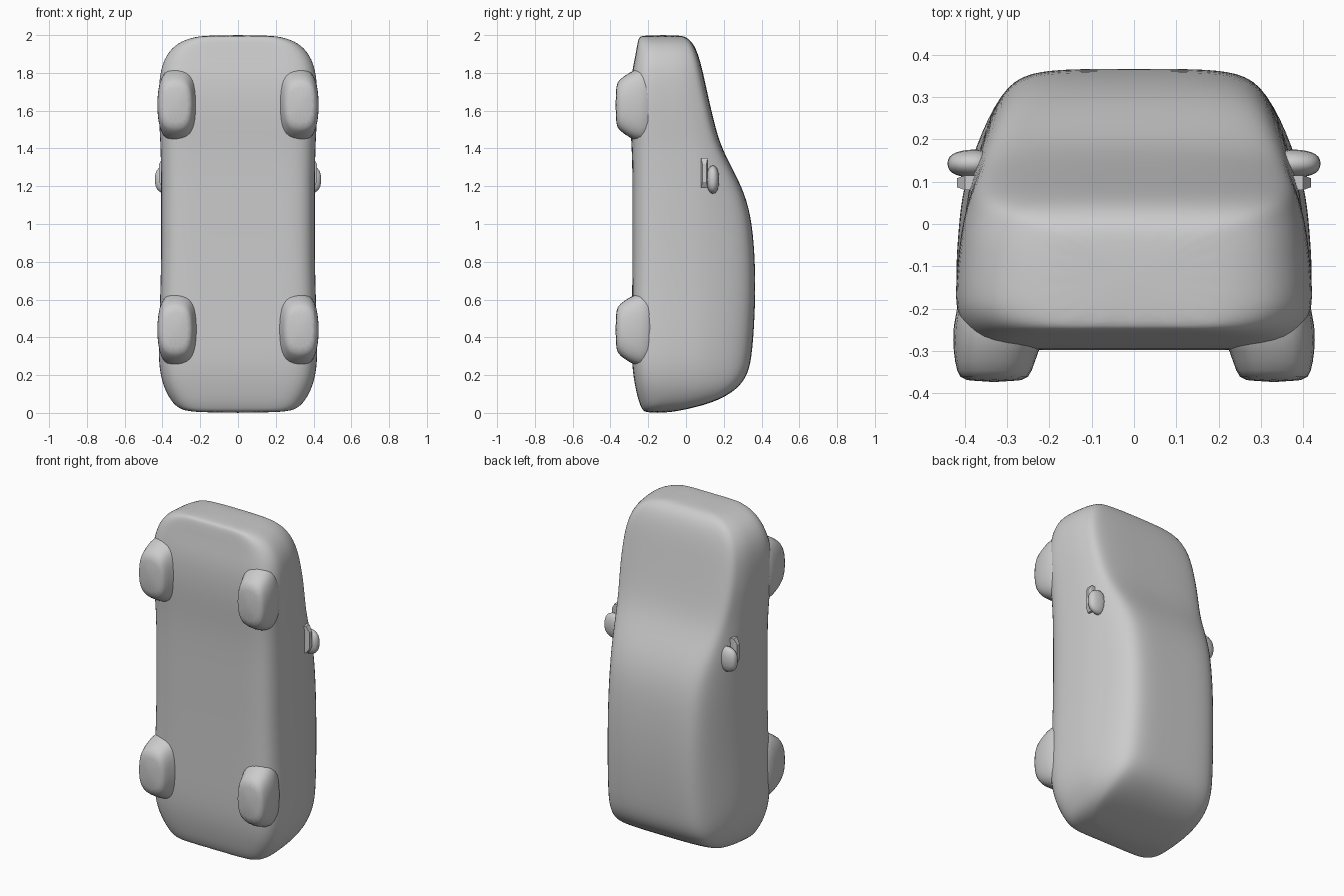
import bpy, bmesh, math

if "Cube" in bpy.data.objects:
    bpy.data.objects.remove(bpy.data.objects["Cube"])

grey = bpy.data.materials.new("plain grey")
grey.diffuse_color = (0.6, 0.6, 0.6, 1)
grey.use_nodes = True
grey.node_tree.nodes["Principled BSDF"].inputs["Base Color"].default_value = grey.diffuse_color


def loft(name, rings, levels):
    """Skin closed rings of points, cap both ends and smooth the result."""
    bm = bmesh.new()
    loops = [[bm.verts.new(p) for p in ring] for ring in rings]
    n = len(loops[0])
    for a, b in zip(loops, loops[1:]):
        for i in range(n):
            j = (i + 1) % n
            bm.faces.new((a[i], a[j], b[j], b[i]))
    bm.faces.new(loops[0][::-1])
    bm.faces.new(loops[-1])
    bmesh.ops.recalc_face_normals(bm, faces=bm.faces)
    for f in bm.faces:
        f.smooth = True
    me = bpy.data.meshes.new(name)
    bm.to_mesh(me)
    bm.free()
    me.materials.append(grey)
    ob = bpy.data.objects.new(name, me)
    bpy.context.collection.objects.link(ob)
    if levels:
        sub = ob.modifiers.new("smooth", 'SUBSURF')
        sub.levels = sub.render_levels = levels
    return ob


def body_section(z, w, yb, yt, r):
    """Cross-section: flat floor, bulging flanks, tapered cabin, crowned roof."""
    h = yt - yb
    belt = min(0.09, yb + 0.72 * h)
    up, side = yt - belt, belt - yb
    half = [(0, yb), (0.45 * w, yb), (0.86 * w, yb),
            (0.99 * w, yb + min(0.07, 0.16 * h)),
            (1.01 * w, yb + 0.42 * side), (0.99 * w, yb + 0.75 * side),
            (0.965 * w, belt),
            (0.6 * 0.955 * w + 0.4 * r, belt + 0.5 * up),
            (r, yt - 0.1 * up), (0.75 * r, yt), (0.4 * r, yt + 0.004),
            (0, yt + 0.004)]
    pts = half + [(-x, y) for x, y in half[-2:0:-1]]
    return [(x, y, z) for x, y in pts]


# Body: height, half width, underside, roof, roof half width
stations = [
    (0.00, 0.25, -0.22, -0.10, 0.22), (0.025, 0.315, -0.235, 0.03, 0.28),
    (0.06, 0.35, -0.25, 0.155, 0.30), (0.12, 0.385, -0.265, 0.262, 0.31),
    (0.20, 0.41, -0.28, 0.325, 0.31), (0.32, 0.422, -0.29, 0.348, 0.305),
    (0.60, 0.410, -0.285, 0.365, 0.30), (0.85, 0.405, -0.283, 0.36, 0.30),
    (1.05, 0.405, -0.283, 0.34, 0.30), (1.20, 0.405, -0.283, 0.292, 0.31),
    (1.34, 0.407, -0.285, 0.215, 0.33), (1.45, 0.410, -0.29, 0.167, 0.35),
    (1.60, 0.420, -0.30, 0.130, 0.365), (1.76, 0.418, -0.295, 0.095, 0.36),
    (1.87, 0.395, -0.272, 0.070, 0.34), (1.95, 0.335, -0.258, 0.040, 0.29),
    (1.985, 0.255, -0.25, 0.005, 0.22), (2.00, 0.17, -0.235, -0.03, 0.14)]
loft("car_body", [body_section(*s) for s in stations], 2)


def wheel_ring(s, y, x0, x1, zc, zr):
    """Rounded rectangle at depth y."""
    ring = []
    for k in range(16):
        a = math.tau * k / 16
        c, d = math.cos(a), math.sin(a)
        px = math.copysign(abs(c) ** 0.65, c) * (x1 - x0) / 2 + (x0 + x1) / 2
        ring.append((s * px, y, zc + math.copysign(abs(d) ** 0.8, d) * zr))
    return ring


def box_rings(s, x0, x1, y0, y1, z0, z1):
    """Box that narrows towards its outer face."""
    rings = []
    for t, k in ((0, 0), (0.6, 0), (1, 0.2)):
        x = s * (x0 + t * (x1 - x0))
        dy, dz = k * (y1 - y0), k * (z1 - z0)
        rings.append([(x, y0 + dy, z0 + dz), (x, y1 - dy, z0 + dz),
                      (x, y1 - dy, z1 - dz), (x, y0 + dy, z1 - dz)])
    return rings


for s, label in ((1, "right"), (-1, "left")):
    # Wheels blending into the underside
    for zc, place in ((0.44, "rear"), (1.63, "front")):
        loft(f"{place}_{label}_wheel", [
            wheel_ring(s, -0.15, 0.22, 0.415, zc, 0.21),
            wheel_ring(s, -0.25, 0.20, 0.430, zc, 0.20),
            wheel_ring(s, -0.30, 0.225, 0.428, zc, 0.175),
            wheel_ring(s, -0.35, 0.24, 0.420, zc, 0.14),
            wheel_ring(s, -0.374, 0.255, 0.405, zc, 0.11)], 1)
    # Door mirror housing and its thin mount
    loft(f"{label}_mirror",
         box_rings(s, 0.33, 0.444, 0.105, 0.18, 1.15, 1.32), 2)
    mount = loft(f"{label}_mirror_mount",
                 box_rings(s, 0.37, 0.418, 0.08, 0.115, 1.19, 1.35), 0)
    for p in mount.data.polygons:
        p.use_smooth = False
